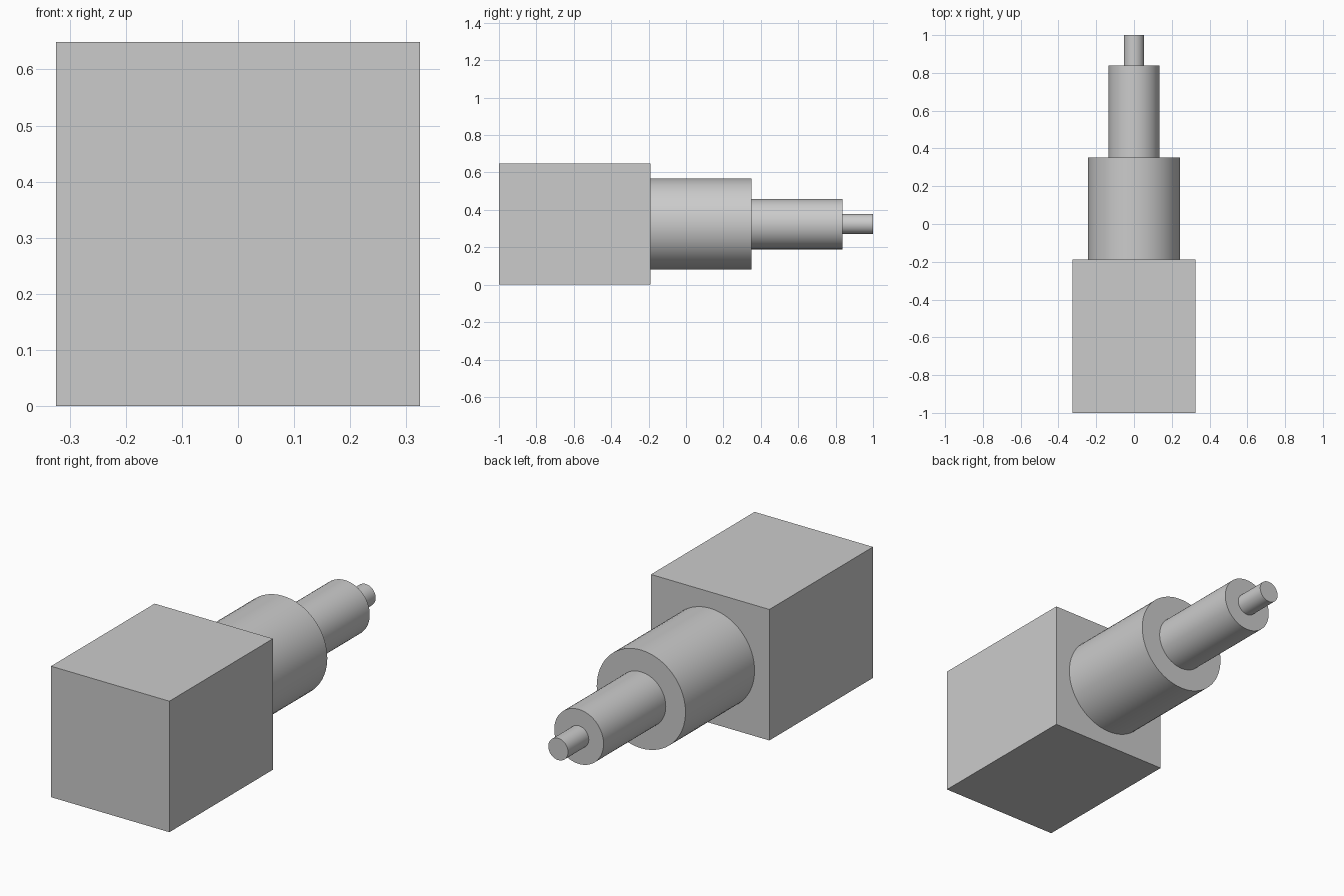
import bpy, math

if "Cube" in bpy.data.objects:
    bpy.data.objects.remove(bpy.data.objects["Cube"])

U = 2 / 37            # design unit: overall length is 37 units
AXIS_Z = 6 * U        # height of the shaft axis


def finish(name):
    obj = bpy.context.object
    obj.name = name
    return obj


# Square body block at the front
body_len = 15 * U
bpy.ops.mesh.primitive_cube_add(size=1, location=(0, -1 + body_len / 2, AXIS_Z))
body = finish("body_block")
body.scale = (12 * U, body_len, 12 * U)
bpy.ops.object.transform_apply(location=False, rotation=False, scale=True)

# Stepped cylinders running back along the y axis: name, radius, length
y = -1 + body_len
for name, radius, length in (
    ("wide_collar", 4.5 * U, 10 * U),
    ("middle_sleeve", 2.5 * U, 9 * U),
    ("end_pin", 1.0 * U, 3 * U),
):
    bpy.ops.mesh.primitive_cylinder_add(
        vertices=64, radius=radius, depth=length,
        location=(0, y + length / 2, AXIS_Z), rotation=(math.pi / 2, 0, 0))
    finish(name)
    bpy.ops.object.shade_smooth_by_angle(angle=math.radians(30))
    y += length
